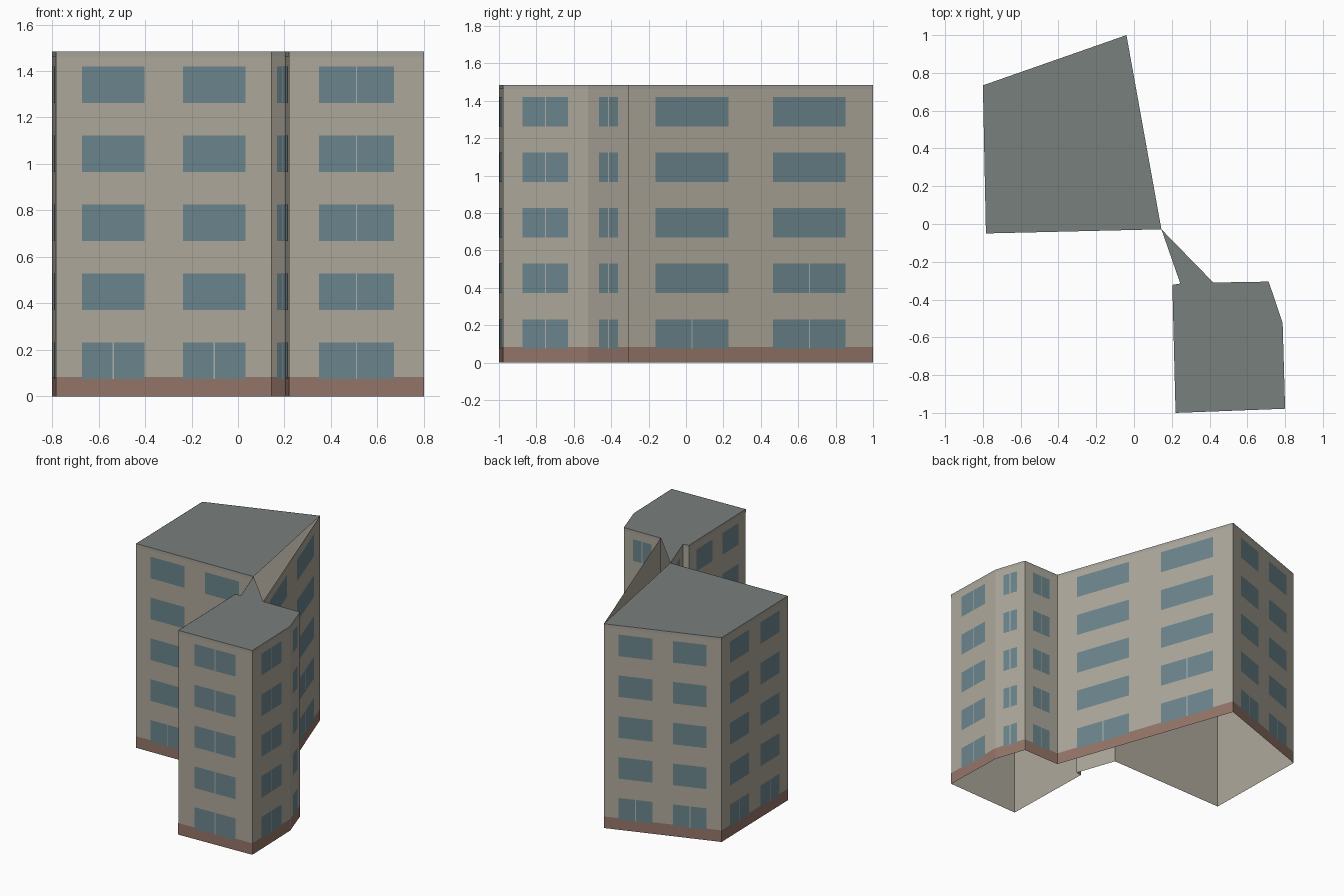
import bpy
from mathutils import Vector

if "Cube" in bpy.data.objects:
    bpy.data.objects.remove(bpy.data.objects["Cube"])

# Footprint, counter-clockwise seen from above
P = [(-0.80, 0.734), (-0.784, -0.05), (0.145, -0.028), (0.245, -0.315),
     (0.203, -0.322), (0.22, -1.0), (0.80, -0.978), (0.787, -0.525),
     (0.713, -0.305), (0.42, -0.31), (-0.04, 1.0)]
H = 1.485
FLOORS = 5
STEP = H / FLOORS
SILL, HEAD = 0.075, 0.232      # window heights within a storey
MARGIN, FILL = 0.03, 0.62      # wall end margin, window share of a bay


def material(name, rgb):
    m = bpy.data.materials.new(name)
    m.diffuse_color = (*rgb, 1)
    m.use_nodes = True
    m.node_tree.nodes["Principled BSDF"].inputs["Base Color"].default_value = m.diffuse_color
    return m


def make(name, quads, mat):
    verts, faces = [], []
    for q in quads:
        faces.append(range(len(verts), len(verts) + len(q)))
        verts += q
    me = bpy.data.meshes.new(name)
    me.from_pydata([tuple(v) for v in verts], [], [tuple(f) for f in faces])
    me.materials.append(mat)
    ob = bpy.data.objects.new(name, me)
    bpy.context.collection.objects.link(ob)
    return ob


def panel(a, b, s0, s1, z0, z1, out):
    """Upright quad on wall a-b between distances s0 and s1, pushed outwards."""
    d = (b - a).normalized()
    n = Vector((d.y, -d.x)) * out
    p, q = a + d * s0 + n, a + d * s1 + n
    return [(p.x, p.y, z0), (q.x, q.y, z0), (q.x, q.y, z1), (p.x, p.y, z1)]


walls, plinth, cornice, windows, mullions = [], [], [], [], []
for i in range(len(P)):
    a, b = Vector(P[i]), Vector(P[(i + 1) % len(P)])
    L = (b - a).length
    walls.append(panel(a, b, 0, L, 0, H, 0))
    plinth.append(panel(a, b, 0, L, 0, 0.084, 0.001))
    cornice.append(panel(a, b, 0, L, H - 0.022, H, 0.001))
    if L < 0.1:
        continue
    bays = 2 if L > 0.6 else 1
    bay = (L - 2 * MARGIN) / bays
    for k in range(bays):
        c = MARGIN + bay * (k + 0.5)
        w = bay * FILL / 2
        for f in range(FLOORS):
            z0, z1 = f * STEP + SILL, f * STEP + HEAD
            windows.append(panel(a, b, c - w, c + w, z0, z1, 0.002))
            # Split panes on single-bay walls and the ground floor
            if bays == 1 or f == 0 or (i == 9 and k == 1 and f == 1):
                mullions.append(panel(a, b, c - 0.003, c + 0.003, z0, z1, 0.003))

wall_mat = material("wall_beige", (0.42, 0.39, 0.33))
make("walls", walls, wall_mat)
make("plinth", plinth, material("plinth_brown", (0.296, 0.178, 0.14)))
make("cornice", cornice, material("cornice_grey", (0.37, 0.36, 0.32)))
make("windows", windows, material("glass_blue", (0.147, 0.233, 0.264)))
make("mullions", mullions, material("frame_light", (0.42, 0.44, 0.42)))

# Flat roof: large block, thin link and small block, with an open wedge beside the link
roof = [[(*P[j], H) for j in ids] for ids in
        ((0, 1, 2, 10), (2, 3, 9), (3, 4, 5, 6, 7, 8, 9))]
make("roof", roof, material("roof_grey", (0.19, 0.214, 0.205)))
